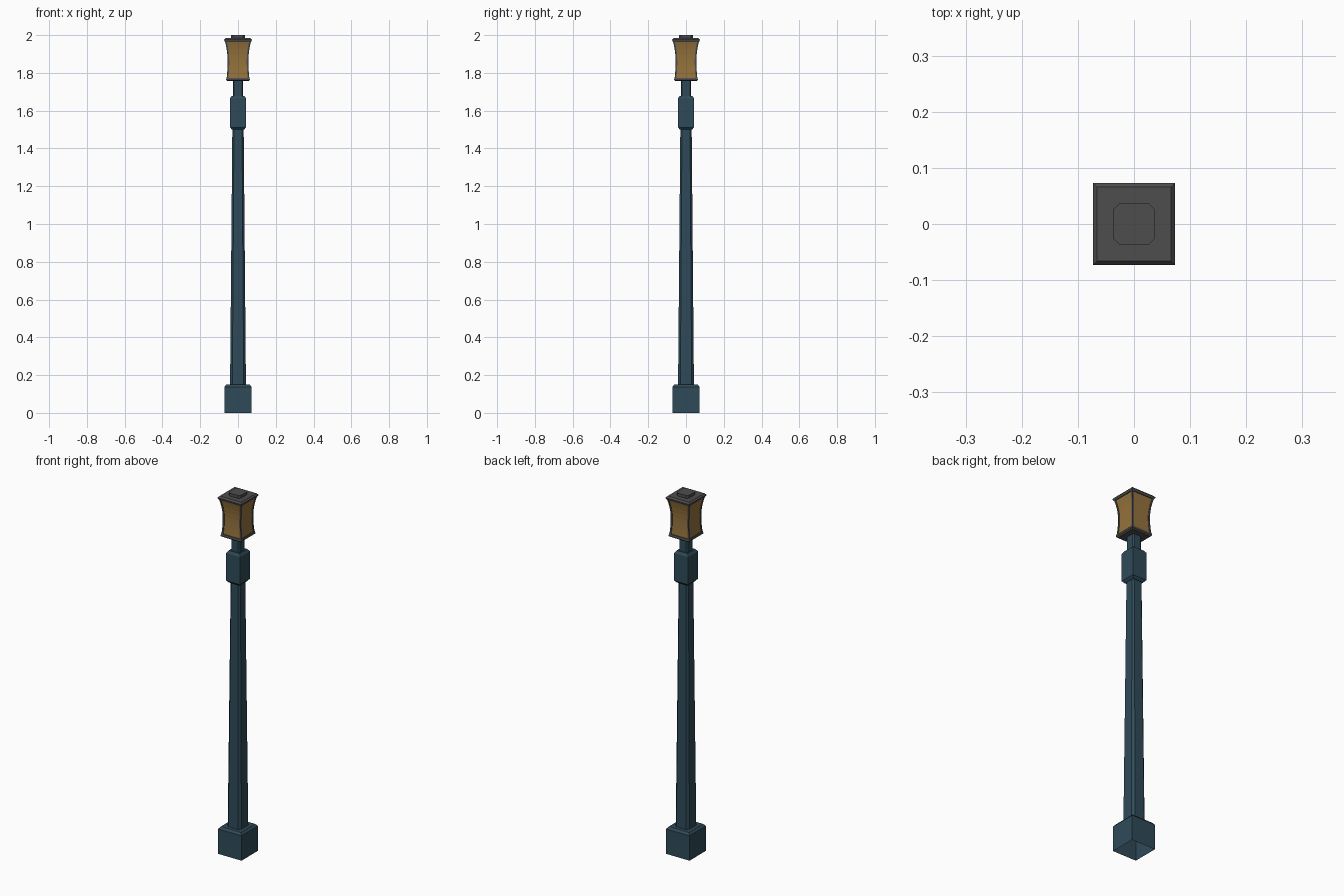
import bpy, bmesh

cube = bpy.data.objects.get("Cube")
if cube:
    bpy.data.objects.remove(cube, do_unlink=True)


def material(name, r, g, b):
    m = bpy.data.materials.new(name)
    m.use_nodes = True
    m.diffuse_color = (r, g, b, 1)
    m.node_tree.nodes["Principled BSDF"].inputs["Base Color"].default_value = (r, g, b, 1)
    return m


teal = material("teal paint", 0.028, 0.07, 0.1)
iron = material("dark iron", 0.075, 0.075, 0.075)
amber = material("amber glass", 0.3, 0.17, 0.045)


def ring(bm, half, cut, z, cx, cy):
    """Square outline, with cut corners when cut is above zero."""
    pts = []
    for sx, sy in ((1, 1), (-1, 1), (-1, -1), (1, -1)):
        if cut:
            a = (sx * half, sy * (half - cut))
            b = (sx * (half - cut), sy * half)
            pts += [a, b] if sx * sy > 0 else [b, a]
        else:
            pts.append((sx * half, sy * half))
    return [bm.verts.new((cx + x, cy + y, z)) for x, y in pts]


def loft(name, levels, mat, bottom=True, top=True, centre=None):
    """Join stacked outlines (half width, corner cut, height) into one part."""
    bm = bmesh.new()
    rings = []
    for half, cut, z in levels:
        c = centre(z) if centre else (0, 0)
        rings.append(ring(bm, half, cut, z, *c))
    for low, high in zip(rings, rings[1:]):
        n = len(low)
        for i in range(n):
            j = (i + 1) % n
            bm.faces.new((low[i], low[j], high[j], high[i]))
    if bottom:
        bm.faces.new(rings[0][::-1])
    if top:
        bm.faces.new(rings[-1])
    mesh = bpy.data.meshes.new(name)
    bm.to_mesh(mesh)
    bm.free()
    mesh.materials.append(mat)
    obj = bpy.data.objects.new(name, mesh)
    bpy.context.collection.objects.link(obj)
    return obj


# Post: hollow foot, tapered shaft, collar and neck
loft("base", [(0.072, 0, 0), (0.072, 0, 0.138), (0.062, 0, 0.15)], teal, bottom=False)
loft("shaft", [(0.042, 0.012, 0.149), (0.03, 0.009, 1.51)], teal)
loft("collar", [(0.032, 0, 1.5), (0.043, 0, 1.512),
                (0.043, 0, 1.665), (0.034, 0, 1.678)], teal)
loft("neck", [(0.027, 0.007, 1.67), (0.027, 0.007, 1.762)], teal)

# Waisted lantern: glass body with four curved corner posts
LOW, HIGH, WAIST = 1.765, 1.975, 1.86


def outline(z):
    t = (z - WAIST) / ((HIGH if z > WAIST else LOW) - WAIST)
    return 0.055 + (0.016 if z > WAIST else 0.006) * t ** 2


heights = [LOW + (HIGH - LOW) * i / 8 for i in range(9)]
loft("lantern_glass", [(outline(z) - 0.003, 0, z) for z in heights], amber)
POST = 0.0045
for side_x, x in (("left", 1), ("right", -1)):
    for side_y, y in (("front", -1), ("back", 1)):
        loft(f"lantern_post_{side_y}_{side_x}", [(POST, 0, z) for z in heights], iron,
             centre=lambda z: (x * (outline(z) - POST), y * (outline(z) - POST)))

# Lantern floor, lid and cap
loft("lantern_floor", [(0.056, 0, 1.756), (0.063, 0, 1.762), (0.061, 0, 1.774)], iron)
loft("lantern_lid", [(0.069, 0, 1.964), (0.0735, 0, 1.972), (0.0735, 0, 1.976),
                     (0.066, 0, 1.984)], iron)
loft("lantern_cap", [(0.037, 0.011, 1.98), (0.037, 0.011, 2.0)], iron)
